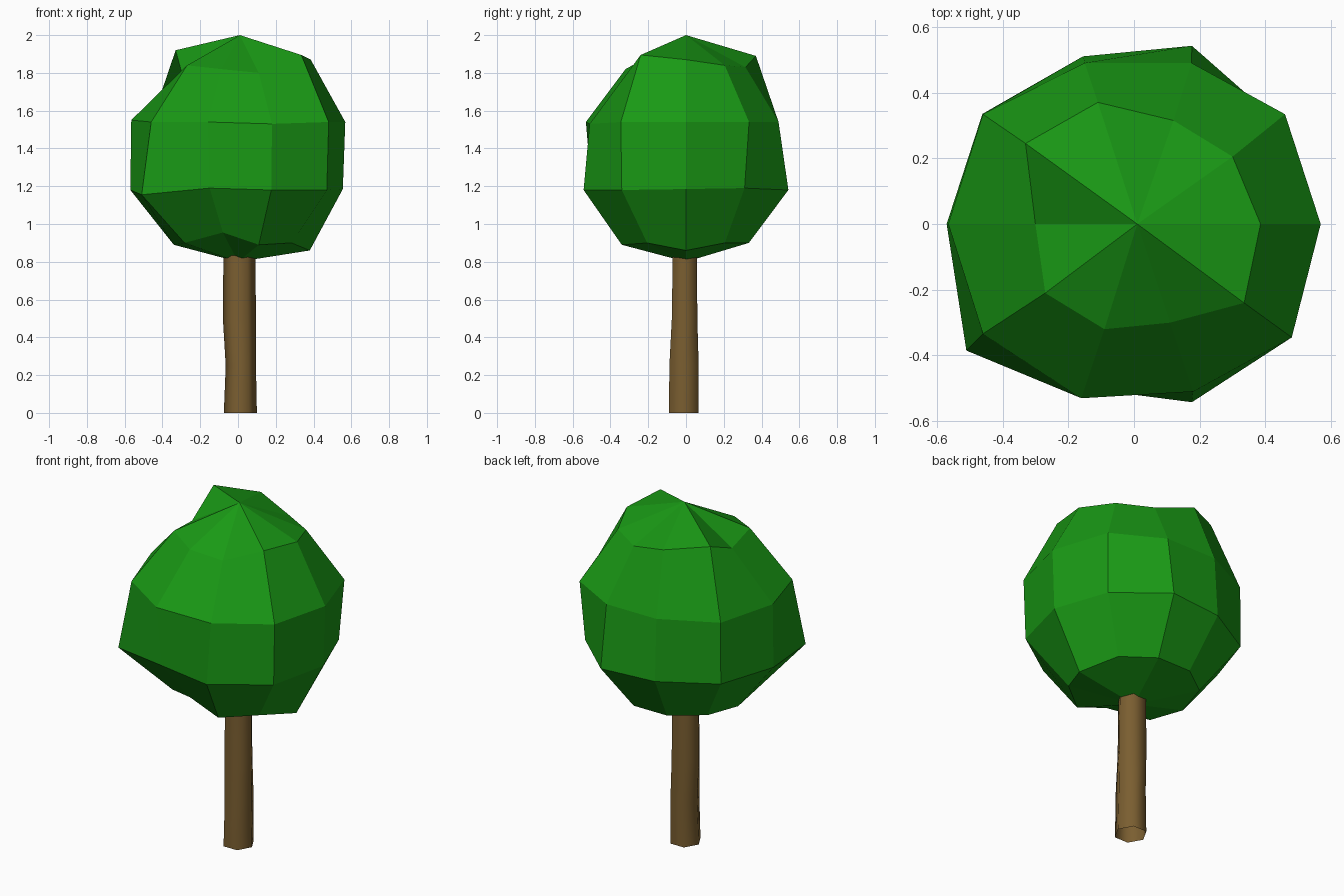
import bpy, bmesh
from math import cos, sin, radians

if "Cube" in bpy.data.objects:
    bpy.data.objects.remove(bpy.data.objects["Cube"])


def material(name, color):
    m = bpy.data.materials.new(name)
    m.diffuse_color = (*color, 1)
    m.use_nodes = True
    m.node_tree.nodes["Principled BSDF"].inputs["Base Color"].default_value = m.diffuse_color
    return m


def loft(name, rings, mat, bottom=None, top=None, smooth=False):
    """Skin a stack of equal rings, optionally closing the ends with poles."""
    bm = bmesh.new()
    loops = [[bm.verts.new(p) for p in ring] for ring in rings]
    n = len(loops[0])
    for low, high in zip(loops, loops[1:]):
        for i in range(n):
            j = (i + 1) % n
            bm.faces.new((low[i], low[j], high[j], high[i]))
    for pole, loop in ((bottom, loops[0]), (top, loops[-1])):
        if pole:
            v = bm.verts.new(pole)
            for i in range(n):
                bm.faces.new((loop[i], loop[(i + 1) % n], v))
    bmesh.ops.recalc_face_normals(bm, faces=bm.faces)
    for f in bm.faces:
        f.smooth = smooth
    me = bpy.data.meshes.new(name)
    bm.to_mesh(me)
    bm.free()
    me.materials.append(mat)
    ob = bpy.data.objects.new(name, me)
    bpy.context.collection.objects.link(ob)
    return ob


def ring(radius, z, sides, moved):
    """Regular ring, with some corners pulled to hand-placed positions."""
    pts = []
    for i in range(sides):
        a = radians(360 / sides * i)
        pts.append(moved.get(i, (radius * cos(a), radius * sin(a), z)))
    return pts


green = material("leaves", (0.01, 0.32, 0.0075))
brown = material("bark", (0.195, 0.112, 0.03))

# Crown: ten-sided faceted ball with uneven corners
crown_rings = [
    ring(0.35, 0.90, 10, {0: (0.38, 0, 0.86), 5: (-0.34, 0, 0.89),
                          7: (-0.08, -0.33, 0.955), 8: (0.11, -0.34, 0.89)}),
    ring(0.57, 1.18, 10, {0: (0.555, 0, 1.185), 1: (0.44, 0.31, 1.19),
                          3: (-0.155, 0.51, 1.18), 6: (-0.51, -0.385, 1.155),
                          7: (-0.15, -0.50, 1.19), 9: (0.47, -0.34, 1.18)}),
    ring(0.568, 1.54, 10, {2: (0.175, 0.49, 1.54), 3: (-0.15, 0.49, 1.54),
                           5: (-0.565, 0, 1.55), 7: (-0.16, -0.53, 1.54),
                           8: (0.18, -0.51, 1.53), 9: (0.48, -0.345, 1.54)}),
    ring(0.36, 1.83, 10, {0: (0.385, 0, 1.87), 1: (0.30, 0.205, 1.84),
                          2: (0.12, 0.315, 1.83), 3: (-0.11, 0.37, 1.89),
                          4: (-0.33, 0.245, 1.92), 5: (-0.30, 0, 1.81),
                          6: (-0.27, -0.21, 1.84), 7: (-0.09, -0.32, 1.82),
                          8: (0.11, -0.30, 1.80), 9: (0.335, -0.24, 1.895)}),
]
loft("crown", crown_rings, green, bottom=(0, 0, 0.80), top=(0.01, 0, 2.0))

# Trunk: six-sided, slightly bent, open tube running up into the crown
trunk_levels = [  # z, x min, x max, y min, y max
    (0.0, -0.075, 0.10, -0.09, 0.065),
    (0.25, -0.065, 0.095, -0.088, 0.067),
    (0.50, -0.08, 0.095, -0.075, 0.06),
    (0.86, -0.077, 0.092, -0.07, 0.058),
]
trunk_rings = []
for z, x0, x1, y0, y1 in trunk_levels:
    cx, cy, rx, ry = (x0 + x1) / 2, (y0 + y1) / 2, (x1 - x0) / 2, (y1 - y0) / 2
    trunk_rings.append([(cx + rx * cos(radians(60 * i)),
                         cy + ry / sin(radians(60)) * sin(radians(60 * i)), z)
                        for i in range(6)])
loft("trunk", trunk_rings, brown, smooth=True)
